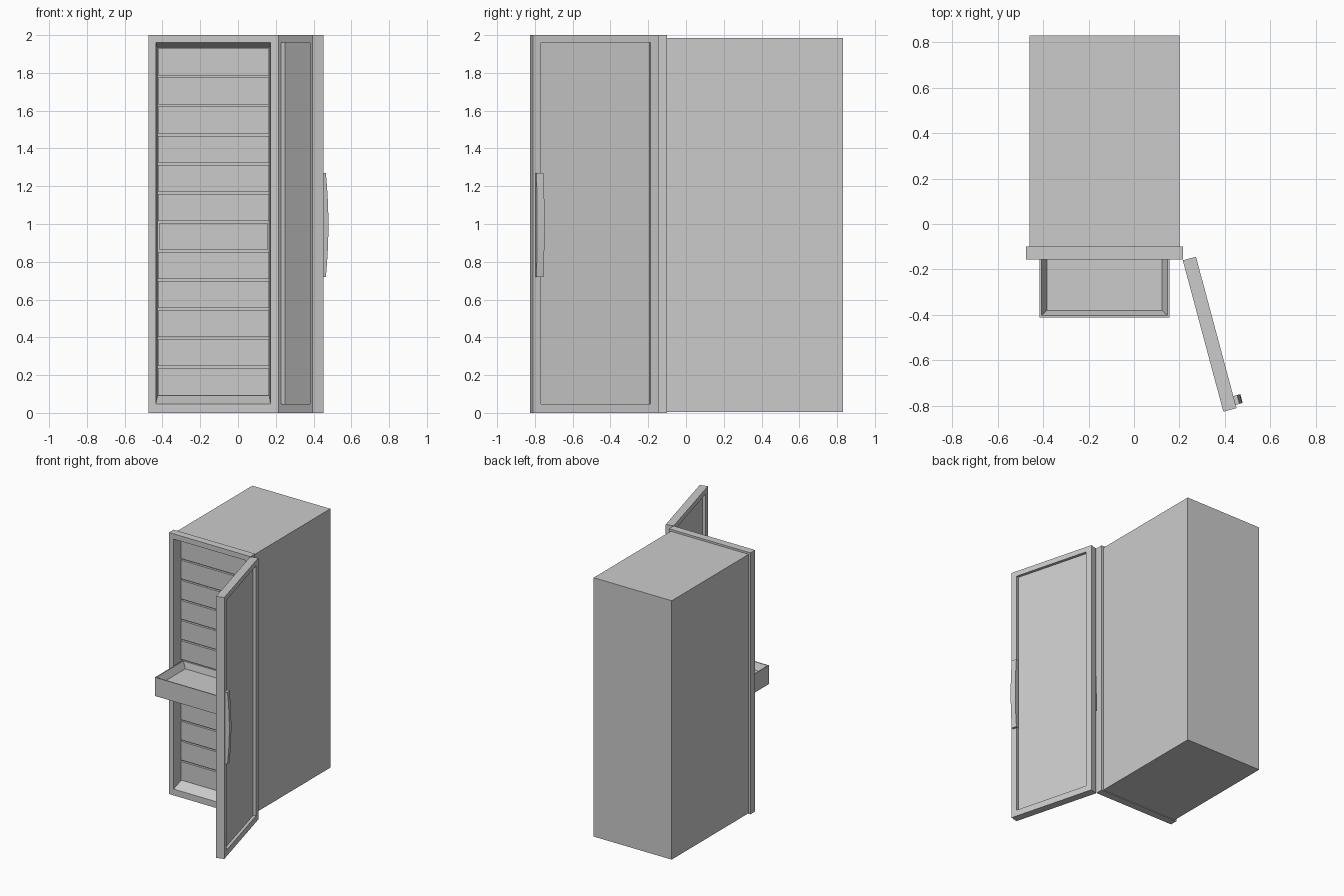
import bpy, bmesh, math

if "Cube" in bpy.data.objects:
    bpy.data.objects.remove(bpy.data.objects["Cube"])


def loft(name, rings, axis='Y'):
    """Bridge rectangles (a0, a1, b0, b1, level) along an axis and cap both ends."""
    bm = bmesh.new()
    loops = []
    for a0, a1, b0, b1, lv in rings:
        pts = [(a0, b0), (a1, b0), (a1, b1), (a0, b1)]
        loops.append([bm.verts.new((a, lv, b) if axis == 'Y' else (a, b, lv))
                      for a, b in pts])
    for low, high in zip(loops, loops[1:]):
        for i in range(4):
            j = (i + 1) % 4
            bm.faces.new((low[i], low[j], high[j], high[i]))
    bm.faces.new(loops[0])
    bm.faces.new(loops[-1])
    bmesh.ops.recalc_face_normals(bm, faces=bm.faces)
    return to_object(name, bm)


def to_object(name, bm):
    mesh = bpy.data.meshes.new(name)
    bm.to_mesh(mesh)
    bm.free()
    obj = bpy.data.objects.new(name, mesh)
    bpy.context.collection.objects.link(obj)
    return obj


# Cabinet: closed body, wider front frame, tapered recess
BACK = -0.068
loft("cabinet", [
    (-0.46, 0.20, 0.005, 1.985, 0.83),
    (-0.46, 0.20, 0.005, 1.985, -0.10),
    (-0.475, 0.215, 0, 2, -0.10),
    (-0.475, 0.215, 0, 2, -0.157),
    (-0.435, 0.172, 0.048, 1.96, -0.157),
    (-0.425, 0.165, 0.093, 1.934, BACK),
])

# Drawer stack, one drawer pulled out
PITCH, GAP, OPEN = 0.154, 0.006, 5
for i in range(12):
    z0 = 0.241 + PITCH * (i - 1) + GAP
    z1 = z0 + PITCH - 2 * GAP
    if i != OPEN:
        loft(f"drawer_front_{i + 1}", [(-0.424, 0.164, z0, z1, -0.085),
                                       (-0.424, 0.164, z0, z1, BACK)])
    else:
        loft("open_drawer", [
            (-0.416, 0.156, -0.411, BACK, z0),
            (-0.416, 0.156, -0.411, BACK, z1),
            (-0.408, 0.148, -0.403, BACK - 0.01, z1),
            (-0.384, 0.124, -0.381, BACK - 0.02, z1 - 0.05),
        ], axis='Z')

# Door, modelled closed with the hinge at its origin: recessed on both faces
door = loft("door", [
    (-0.645, -0.045, 0.048, 1.96, -0.022),
    (-0.645, -0.045, 0.048, 1.96, 0),
    (-0.69, 0, 0, 2, 0),
    (-0.69, 0, 0, 2, -0.06),
    (-0.645, -0.045, 0.048, 1.96, -0.06),
    (-0.645, -0.045, 0.048, 1.96, -0.038),
])

# Bowed handle: arc profile extruded across the door edge
N = 16
profile = [(-0.055, 0.72), (-0.055, 1.27)]
for k in range(N + 1):
    t = 1 - 2 * k / N
    profile.append((-0.078 - 0.014 * (1 - t * t), 0.995 + 0.275 * t))
bm = bmesh.new()
face = bm.faces.new([bm.verts.new((-0.675, y, z)) for y, z in profile])
ext = bmesh.ops.extrude_face_region(bm, geom=[face])
bmesh.ops.translate(bm, vec=(0.04, 0, 0),
                    verts=[v for v in ext["geom"] if isinstance(v, bmesh.types.BMVert)])
bmesh.ops.recalc_face_normals(bm, faces=bm.faces)
handle = to_object("door_handle", bm)
bpy.context.view_layer.objects.active = handle
handle.select_set(True)
bpy.ops.object.shade_smooth_by_angle(angle=math.radians(30))

# Swing the door and its handle open about the hinge
for obj in (door, handle):
    obj.location = (0.215, -0.16, 0)
    obj.rotation_euler = (0, 0, math.radians(105))
